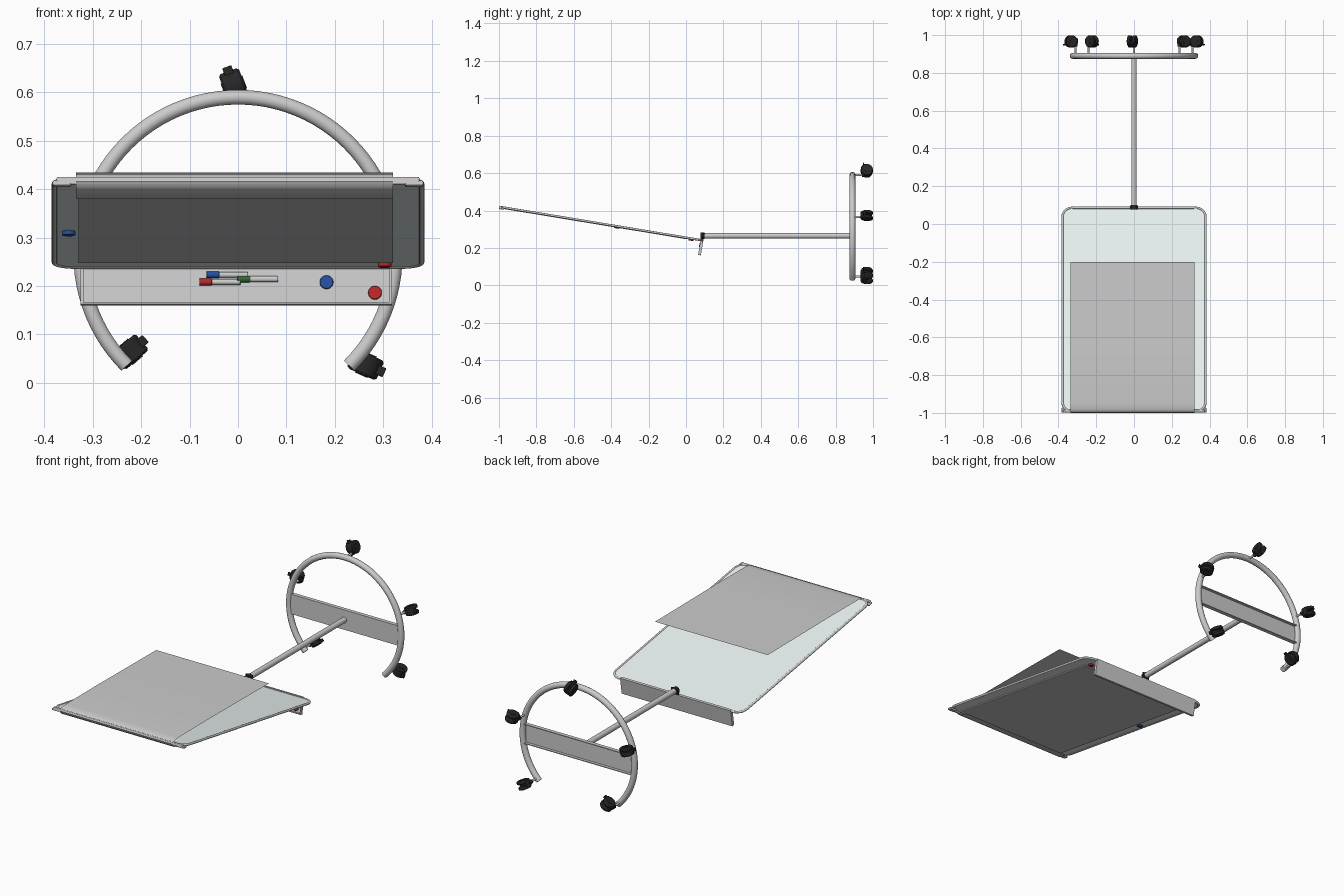
import bpy, bmesh, math
from math import sin, cos, pi, radians
from mathutils import Matrix, Vector

if "Cube" in bpy.data.objects:
    bpy.data.objects.remove(bpy.data.objects["Cube"])


def mat(name, c):
    m = bpy.data.materials.new(name)
    m.diffuse_color = (*c, 1)
    m.use_nodes = True
    m.node_tree.nodes["Principled BSDF"].inputs["Base Color"].default_value = m.diffuse_color
    return m


BLACK = mat("black", (0.02, 0.02, 0.02))
WHITE = mat("white", (0.9, 0.9, 0.9))
BOARD = mat("board_white", (0.86, 0.93, 0.93))
RED = mat("red", (0.5, 0.02, 0.02))
BLUE = mat("blue", (0.02, 0.08, 0.35))
GREEN = mat("green", (0.03, 0.15, 0.03))


def finish(name, bm, M, material, bevel=0):
    bmesh.ops.recalc_face_normals(bm, faces=bm.faces)
    me = bpy.data.meshes.new(name)
    bm.to_mesh(me)
    bm.free()
    ob = bpy.data.objects.new(name, me)
    bpy.context.collection.objects.link(ob)
    ob.matrix_world = M
    if material:
        me.materials.append(material)
    if bevel:
        b = ob.modifiers.new("bevel", "BEVEL")
        b.width, b.segments, b.limit_method = bevel, 2, "ANGLE"
    return ob


def prism(name, pts, z0, z1, M=Matrix(), material=None, bevel=0):
    """Outline in local XY, extruded from z0 to z1."""
    bm = bmesh.new()
    f = bm.faces.new([bm.verts.new((x, y, z0)) for x, y in pts])
    r = bmesh.ops.extrude_face_region(bm, geom=[f])
    bmesh.ops.translate(bm, vec=(0, 0, z1 - z0),
                        verts=[v for v in r["geom"] if isinstance(v, bmesh.types.BMVert)])
    return finish(name, bm, M, material, bevel)


def box(name, lo, hi, M=Matrix(), material=None, bevel=0):
    pts = [(lo[0], lo[1]), (hi[0], lo[1]), (hi[0], hi[1]), (lo[0], hi[1])]
    return prism(name, pts, lo[2], hi[2], M, material, bevel)


def arc(r, a0=0, a1=360, n=32, cx=0, cy=0):
    full = a1 - a0 == 360
    k = n if full else n - 1
    return [(cx + r * cos(radians(a0 + (a1 - a0) * i / k)),
             cy + r * sin(radians(a0 + (a1 - a0) * i / k))) for i in range(n)]


def rod(name, p, q, r, material=None, bevel=0, M=Matrix()):
    p, q = Vector(p), Vector(q)
    d = q - p
    R = d.to_track_quat("Z", "Y").to_matrix().to_4x4()
    return prism(name, arc(r), 0, d.length, M @ Matrix.Translation(p) @ R, material, bevel)


def tube(name, pts, r, cyclic=False, M=Matrix()):
    cu = bpy.data.curves.new(name, "CURVE")
    cu.dimensions = "3D"
    cu.bevel_depth, cu.bevel_resolution, cu.use_fill_caps = r, 5, True
    s = cu.splines.new("POLY")
    s.points.add(len(pts) - 1)
    for sp, p in zip(s.points, pts):
        sp.co = (*p, 1)
    s.use_cyclic_u = cyclic
    s.use_smooth = True
    ob = bpy.data.objects.new(name, cu)
    bpy.context.collection.objects.link(ob)
    ob.matrix_world = M
    return ob


# Base: open ring, channel plate and pole
CZ, R, RY = 0.265, 0.325, 0.89
tube("base_ring", [(x, RY, z) for x, z in arc(R, -45, 225, 73, 0, CZ)], 0.0155)
box("base_plate", (-0.32, 0.882, 0.213), (0.32, 0.887, 0.317))
for z in (0.213, 0.313):
    box("base_plate_flange", (-0.32, 0.882, z), (0.32, 0.902, z + 0.004))
rod("pole", (0, 0.085, CZ), (0, 0.885, CZ), 0.0145)
rod("pole_collar", (0, 0.078, CZ), (0, 0.1, CZ), 0.0175, BLACK)


# Twin-wheel casters on the back of the ring
def caster(ang, dx, dz):
    sx, sz = R * cos(radians(ang)), CZ + R * sin(radians(ang))
    X = Vector((dx, 0, dz)).normalized()
    Y = Vector((0, 1, 0))
    Z = X.cross(Y)
    M = Matrix.Translation((sx, 0.968, sz)) @ Matrix((X, Y, Z)).transposed().to_4x4()
    rod("caster_stem", (sx, RY, sz), (sx, 0.95, sz), 0.0055)
    c = 0.025
    for s in (-1, 1):
        a, b = sorted((s * 0.006, s * 0.022))
        prism("caster_wheel", arc(0.031, cx=c), a, b, M, BLACK, 0.004)
        a, b = sorted((s * 0.021, s * 0.024))
        prism("caster_hub", arc(0.014, n=20, cx=c), a, b, M, BLACK)
    prism("caster_hood", arc(0.034, 150, 345, 20, c), -0.019, 0.019, M, BLACK, 0.002)
    prism("caster_socket", arc(0.011, n=20), -0.028, 0.0, M @ Matrix.Rotation(pi / 2, 4, "X")
          @ Matrix.Translation((0, 0, 0.028)), BLACK)
    box("caster_brake", (c + 0.02, -0.022, -0.01), (c + 0.042, -0.015, 0.01), M, BLACK, 0.002)


for ang, dx, dz in ((90, -0.35, 0.94), (18, 0.85, 0.3), (162, -0.9, 0.25),
                    (222, 0.75, 0.65), (-42, 0.9, -0.4)):
    caster(ang, dx, dz)

# Tilted board frame: local -z is the writing side, local -y its top end
T = Matrix.Translation((0, -0.453, 0.33)) @ Matrix.Rotation(-math.atan2(0.18, 1.09), 4, "X")
W, H, C = 0.379, 0.546, 0.05
outline = []
for i, (sx, sy) in enumerate(((1, 1), (-1, 1), (-1, -1), (1, -1))):
    outline += arc(C, i * 90, i * 90 + 90, 9, sx * (W - C), sy * (H - C))
prism("board_panel", outline, -0.003, 0.003, T, BOARD)
tube("board_rim", [(x, y, 0) for x, y in outline], 0.006, True, T)
box("top_bar", (-0.375, -0.552, -0.010), (0.375, -0.538, 0.006), T, None, 0.003)
for s in (-1, 1):
    a, b = sorted((s * 0.345, s * 0.383))
    box("top_corner_bracket", (a, -0.552, -0.012), (b, -0.525, -0.002), T, None, 0.003)

# Paper pad on the writing side
box("paper_pad", (-0.33, -0.535, -0.008), (0.32, 0.46, -0.003), T)

# Flipped sheet curling over the top end
prof = [(-0.93, 0.381), (-0.965, 0.388), (-0.985, 0.396), (-0.996, 0.406), (-1.0, 0.416),
        (-0.995, 0.424), (-0.982, 0.43), (-0.95, 0.433), (-0.7, 0.434), (-0.2, 0.43)]
bm = bmesh.new()
rows = [[bm.verts.new((x, y, z)) for x in (-0.335, 0.32)] for y, z in prof]
for a, b in zip(rows, rows[1:]):
    bm.faces.new((a[0], a[1], b[1], b[0]))
finish("flipped_sheet", bm, Matrix(), None)

# Pen tray: folded sheet profile in local (y, z), extruded along x
YZX = T @ Matrix(((0, 0, 1, 0), (1, 0, 0, 0), (0, 1, 0, 0), (0, 0, 0, 1)))
prism("pen_tray", [(0.54, 0.007), (0.553, 0.007), (0.553, -0.081), (0.538, -0.081),
                   (0.538, -0.078), (0.549, -0.078), (0.549, -0.004), (0.54, -0.004)],
      -0.325, 0.318, YZX)
for x in (-0.325, 0.312):
    box("tray_end", (x, 0.538, -0.081), (x + 0.006, 0.553, -0.006), T)
box("pole_bracket", (-0.02, 0.543, 0.0), (0.02, 0.553, 0.04), T, BLACK, 0.003)

# Markers lying on the tray
for name, m, x, z in (("red", RED, -0.08, -0.034), ("blue", BLUE, -0.065, -0.019),
                      ("green", GREEN, -0.002, -0.028)):
    y = 0.542
    rod(name + "_marker_cap", (x, y, z), (x + 0.026, y, z), 0.007, m, 0.001, T)
    rod(name + "_marker_body", (x + 0.026, y, z), (x + 0.085, y, z), 0.006, WHITE, 0.001, T)

# Round magnets on tray and board
for name, m, x, z in (("blue", BLUE, 0.183, -0.034), ("red", RED, 0.283, -0.056)):
    rod(name + "_tray_magnet", (x, 0.549, z), (x, 0.541, z), 0.014, m, 0.002, T)
for name, m, x, y, z in (("blue", BLUE, -0.35, 0.085, -0.003), ("red", RED, 0.303, 0.487, -0.003)):
    rod(name + "_board_magnet", (x, y, z), (x, y, z - 0.009), 0.014, m, 0.002, T)

# Smooth shading with sharp edges kept
bpy.ops.object.select_all(action="DESELECT")
for ob in bpy.data.objects:
    if ob.type == "MESH":
        ob.select_set(True)
        bpy.context.view_layer.objects.active = ob
bpy.ops.object.shade_smooth_by_angle(angle=radians(35))
